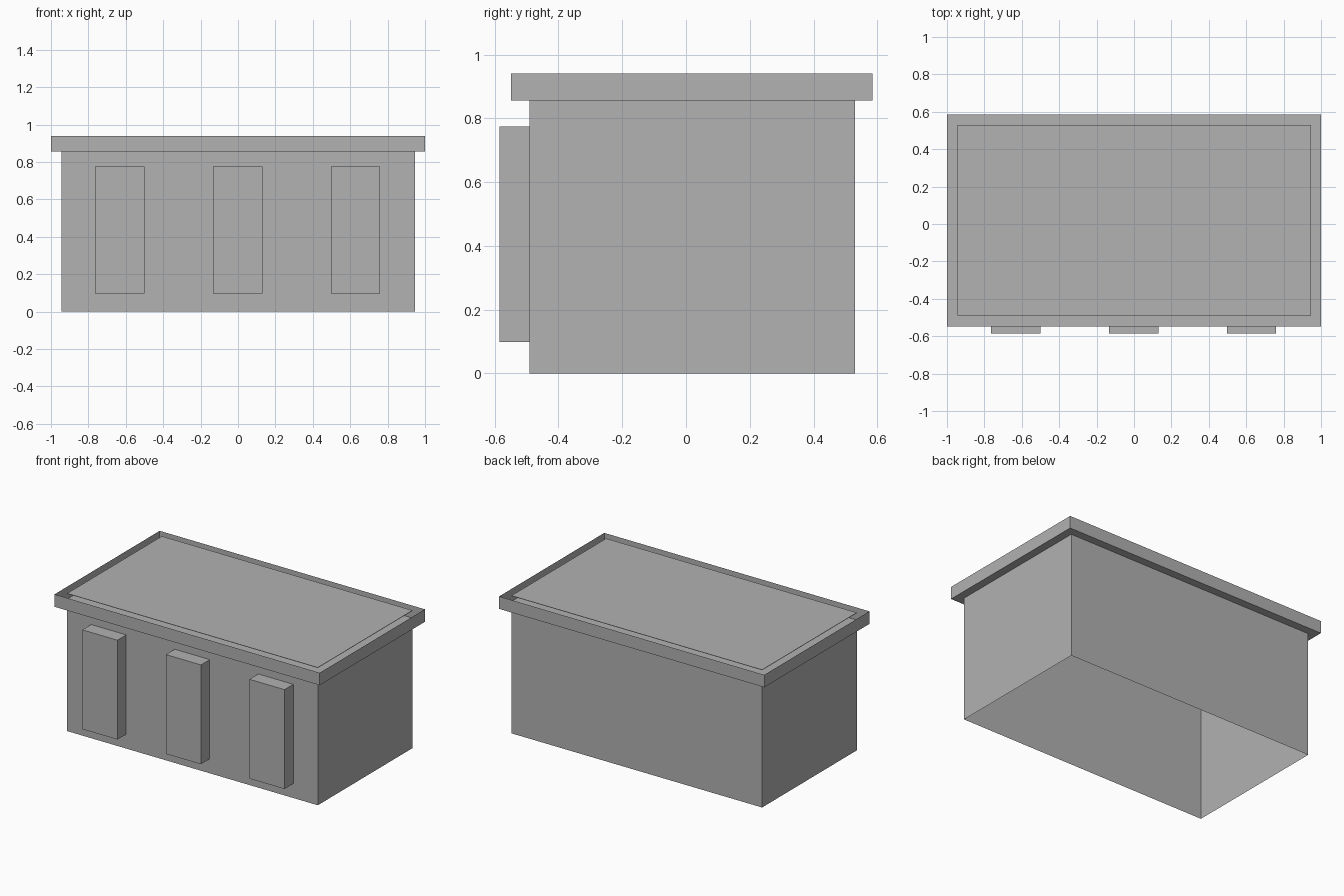
import bpy
import bmesh
from mathutils import Vector

cube = bpy.data.objects.get("Cube")
if cube:
    bpy.data.objects.remove(cube, do_unlink=True)

# Single flat colour
grey = bpy.data.materials.new("mid_grey")
grey.use_nodes = True
colour = (0.445, 0.445, 0.445, 1)
grey.diffuse_color = colour
grey.node_tree.nodes["Principled BSDF"].inputs["Base Color"].default_value = colour

UP, DOWN, BACK = Vector((0, 0, 1)), Vector((0, 0, -1)), Vector((0, 1, 0))


def box(name, low, high, open_sides=()):
    """Axis-aligned box, left open on the given sides."""
    low, high = Vector(low), Vector(high)
    bm = bmesh.new()
    bmesh.ops.create_cube(bm, size=1)
    for v in bm.verts:
        v.co = (low + high) / 2 + v.co * (high - low)
    bm.normal_update()
    gone = [f for f in bm.faces if any(f.normal.dot(s) > 0.9 for s in open_sides)]
    bmesh.ops.delete(bm, geom=gone, context="FACES")
    mesh = bpy.data.meshes.new(name)
    bm.to_mesh(mesh)
    bm.free()
    mesh.materials.append(grey)
    obj = bpy.data.objects.new(name, mesh)
    bpy.context.collection.objects.link(obj)
    return obj


HALF, FRONT, REAR = 0.945, -0.49, 0.53
EAVES, TOP = 0.855, 0.94

# Hollow walls, open at the ground and under the roof
box("body_walls", (-HALF, FRONT, 0), (HALF, REAR, EAVES), (UP, DOWN))

# Shallow overhanging roof tray with an open top
box("roof_rim", (-1, -0.548, EAVES), (1, 0.585, TOP), (UP,))

# Roof sheet set inside the rim, leaving a gap all round
box("roof_panel", (-HALF, FRONT, TOP - 0.004), (HALF, REAR, TOP - 0.001))

# Three upright blocks on the front wall
for name, x in (("right", -0.632), ("middle", -0.002), ("left", 0.628)):
    box("front_block_" + name, (x - 0.132, -0.585, 0.098),
        (x + 0.132, FRONT, 0.775), (BACK,))
